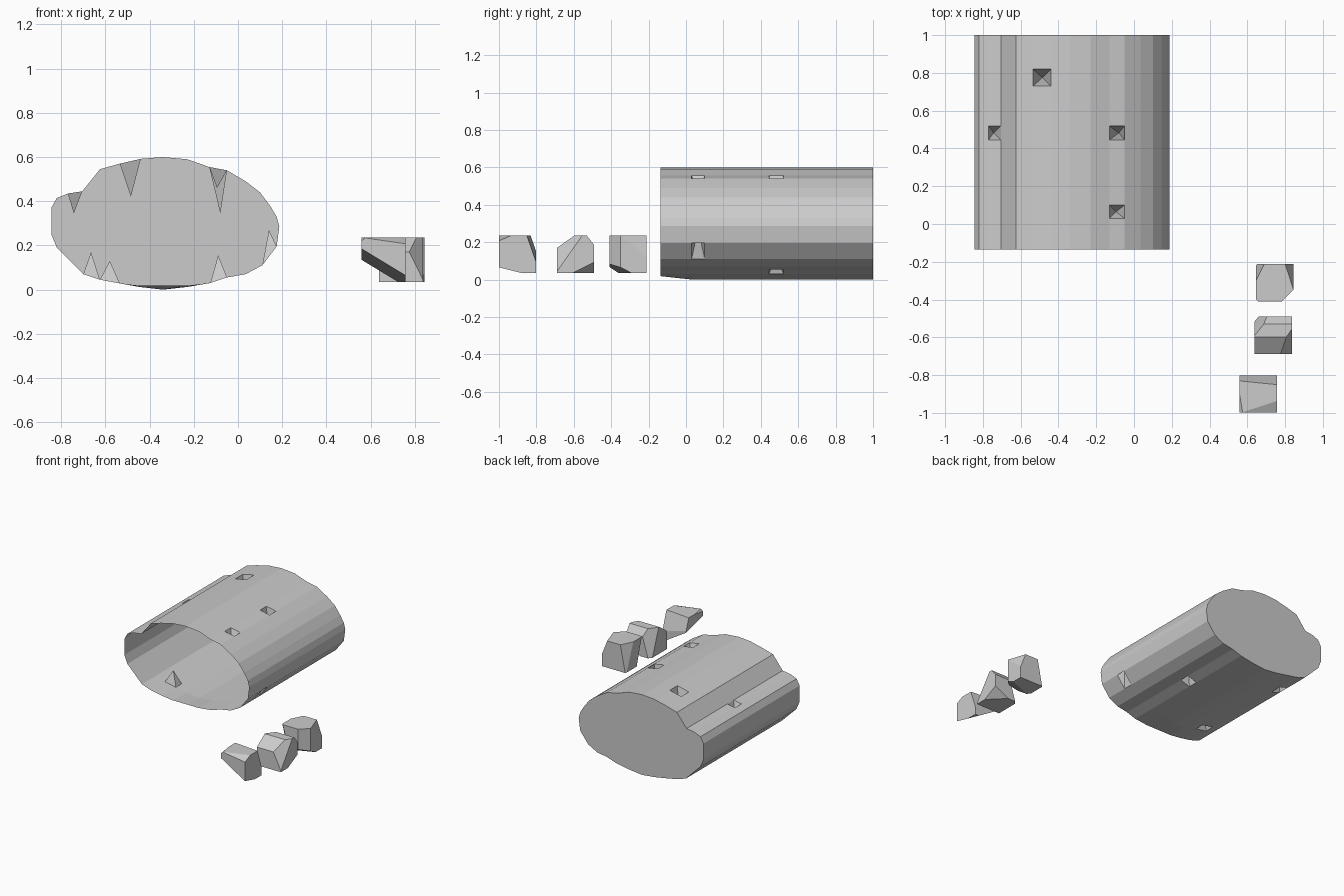
import bpy
import bmesh
from mathutils import Vector

old = bpy.data.objects.get("Cube")
if old:
    bpy.data.objects.remove(old, do_unlink=True)

stone = bpy.data.materials.new("grey_stone")
stone.use_nodes = True
grey = (0.6, 0.6, 0.6, 1)
stone.diffuse_color = grey
stone.node_tree.nodes["Principled BSDF"].inputs["Base Color"].default_value = grey


def finish(bm, name):
    bmesh.ops.recalc_face_normals(bm, faces=bm.faces[:])
    mesh = bpy.data.meshes.new(name)
    bm.to_mesh(mesh)
    bm.free()
    mesh.materials.append(stone)
    obj = bpy.data.objects.new(name, mesh)
    bpy.context.collection.objects.link(obj)
    return obj


# Cave cross-section (x, z), clockwise from the left wall
profile = [
    (-.845, .25), (-.845, .37), (-.82, .415), (-.77, .435), (-.705, .445), (-.625, .545),
    (-.535, .57), (-.44, .592), (-.34, .6), (-.23, .59), (-.13, .555), (-.05, .54),
    (.035, .49), (.1, .44), (.145, .38), (.175, .33), (.187, .285), (.175, .195),
    (.11, .11), (.035, .07), (-.05, .055), (-.125, .03), (-.23, .012), (-.34, 0),
    (-.445, .012), (-.535, .028), (-.625, .045), (-.7, .07), (-.77, .14), (-.82, .19)]
rings = [-.135, .03, .1, .445, .52, .73, .82, 1]

# Spikes: (profile segment, ring band) -> inner tip (x, z)
spikes = {
    (6, 5): (-.485, .42), (10, 1): (-.095, .46), (10, 3): (-.08, .345), (3, 3): (-.743, .345),
    (26, 5): (-.665, .17), (25, 1): (-.58, .13), (20, 3): (-.09, .155), (17, 1): (.14, .27)}

# Cave shell, open in front, with hollow spikes pushed inwards
bm = bmesh.new()
grid = []
for y in rings:
    front = y == rings[0]
    grid.append([bm.verts.new((x, y, max(z, .018) if front else z)) for x, z in profile])
n = len(profile)
for band in range(len(rings) - 1):
    for seg in range(n):
        nxt = (seg + 1) % n
        quad = [grid[band][seg], grid[band][nxt], grid[band + 1][nxt], grid[band + 1][seg]]
        tip = spikes.get((seg, band))
        if tip:
            apex = bm.verts.new((tip[0], (rings[band] + rings[band + 1]) / 2, tip[1]))
            for i in range(4):
                bm.faces.new((quad[i], quad[(i + 1) % 4], apex))
        else:
            bm.faces.new(quad)
bm.faces.new(grid[-1])
finish(bm, "cave_tunnel")


# Boulders: cubes chipped by slanted planes (direction, distance in half-widths)
def boulder(name, centre, cuts):
    bm = bmesh.new()
    bmesh.ops.create_cube(bm, size=2)
    for normal, dist in cuts:
        nv = Vector(normal)
        cut = bmesh.ops.bisect_plane(
            bm, geom=bm.verts[:] + bm.edges[:] + bm.faces[:], dist=1e-5,
            plane_co=nv * dist / nv.length_squared, plane_no=nv, clear_outer=True)
        edges = [e for e in cut["geom_cut"] if isinstance(e, bmesh.types.BMEdge)]
        if edges:
            bmesh.ops.holes_fill(bm, edges=[e for e in bm.edges if e.is_boundary], sides=0)
    bmesh.ops.scale(bm, vec=(.099, .099, .1), verts=bm.verts[:])
    bmesh.ops.translate(bm, vec=centre, verts=bm.verts[:])
    finish(bm, name)


boulder("front_boulder", (.658, -.9, .135), [
    ((-.6, -.25, -1), .35), ((.1, 1, .35), .95),
    ((.33, -1, 2.3), 3.0), ((-.9, -.15, 1), 1.9)])
boulder("middle_boulder", (.738, -.59, .135), [
    ((-1, .8, .3), 1.3), ((0, -.7, 1), 1.05), ((0, 1, .8), 1.4),
    ((1, -.7, .5), 1.25), ((.5, .5, -1), 1.42)])
boulder("back_boulder", (.745, -.31, .135), [
    ((1, .33, .4), 1.28), ((1, -1, 0), 1.4), ((-1, -1, -.3), 1.6),
    ((-1, .5, .2), 1.25), ((.2, -.5, -1), 1.1)])
